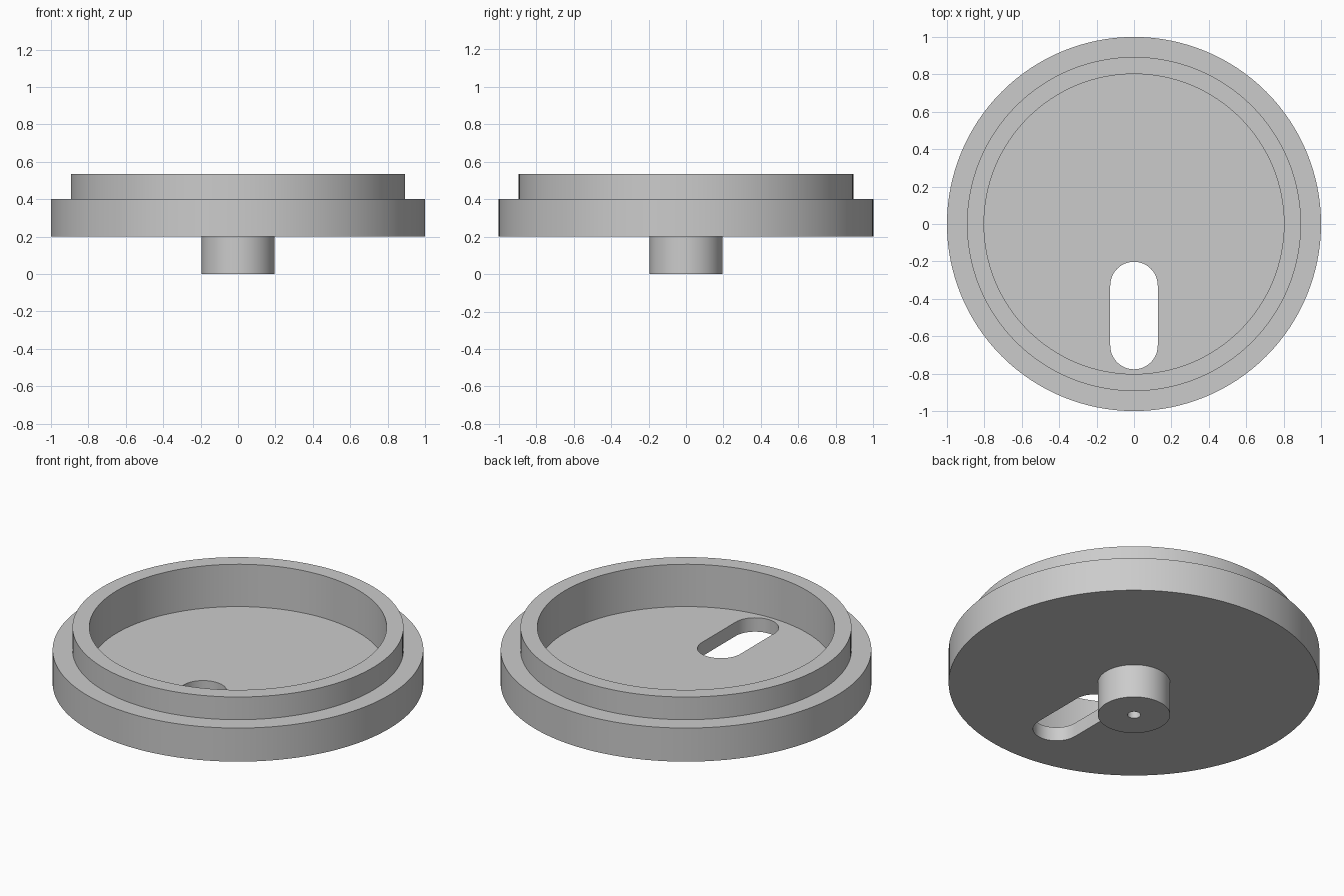
import bpy
import bmesh
from math import cos, sin, pi, radians

cube = bpy.data.objects.get("Cube")
if cube:
    bpy.data.objects.remove(cube, do_unlink=True)

SIDES = 128

grey = bpy.data.materials.new("light grey")
grey.use_nodes = True
grey.diffuse_color = (0.6, 0.6, 0.6, 1)
grey.node_tree.nodes["Principled BSDF"].inputs["Base Color"].default_value = (0.6, 0.6, 0.6, 1)


def finish(bm, name):
    bmesh.ops.recalc_face_normals(bm, faces=bm.faces)
    mesh = bpy.data.meshes.new(name)
    bm.to_mesh(mesh)
    bm.free()
    mesh.materials.append(grey)
    obj = bpy.data.objects.new(name, mesh)
    bpy.context.collection.objects.link(obj)
    return obj


def lathe(name, profile):
    """Turn (radius, z) points about z and cap both ends."""
    bm = bmesh.new()
    rings = [[bm.verts.new((r * cos(2 * pi * i / SIDES), r * sin(2 * pi * i / SIDES), z))
              for i in range(SIDES)] for r, z in profile]
    for low, high in zip(rings, rings[1:]):
        for i in range(SIDES):
            j = (i + 1) % SIDES
            bm.faces.new((low[i], low[j], high[j], high[i]))
    bm.faces.new(rings[0])
    bm.faces.new(rings[-1])
    return finish(bm, name)


def slot_prism(name, radius, y_near, y_far, z_low, z_high):
    """Prism with a round-ended slot outline."""
    bm = bmesh.new()
    steps = 24
    outline = []
    for centre, start in ((y_near, 0), (y_far, pi)):
        for i in range(steps + 1):
            a = start + pi * i / steps
            outline.append(bm.verts.new((radius * cos(a), centre + radius * sin(a), z_low)))
    base = bm.faces.new(outline)
    top = bmesh.ops.extrude_face_region(bm, geom=[base])["geom"]
    bmesh.ops.translate(bm, vec=(0, 0, z_high - z_low),
                        verts=[v for v in top if isinstance(v, bmesh.types.BMVert)])
    return finish(bm, name)


# Lid: blind screw hole, central peg, flange, raised rim and recessed floor
lid = lathe("lid", [
    (0.035, 0.2), (0.035, 0), (0.195, 0), (0.195, 0.2),
    (1, 0.2), (1, 0.4), (0.893, 0.4), (0.893, 0.535),
    (0.802, 0.535), (0.802, 0.283),
])

# Slot through the floor
cutter = slot_prism("slot_cutter", 0.127, -0.329, -0.65, 0.1, 0.4)
cutter.hide_render = True
cut = lid.modifiers.new("slot", 'BOOLEAN')
cut.operation = 'DIFFERENCE'
cut.solver = 'EXACT'
cut.object = cutter

bpy.ops.object.select_all(action='DESELECT')
lid.select_set(True)
bpy.context.view_layer.objects.active = lid
bpy.ops.object.modifier_apply(modifier=cut.name)
bpy.data.objects.remove(cutter, do_unlink=True)
bpy.ops.object.shade_smooth_by_angle(angle=radians(30))
